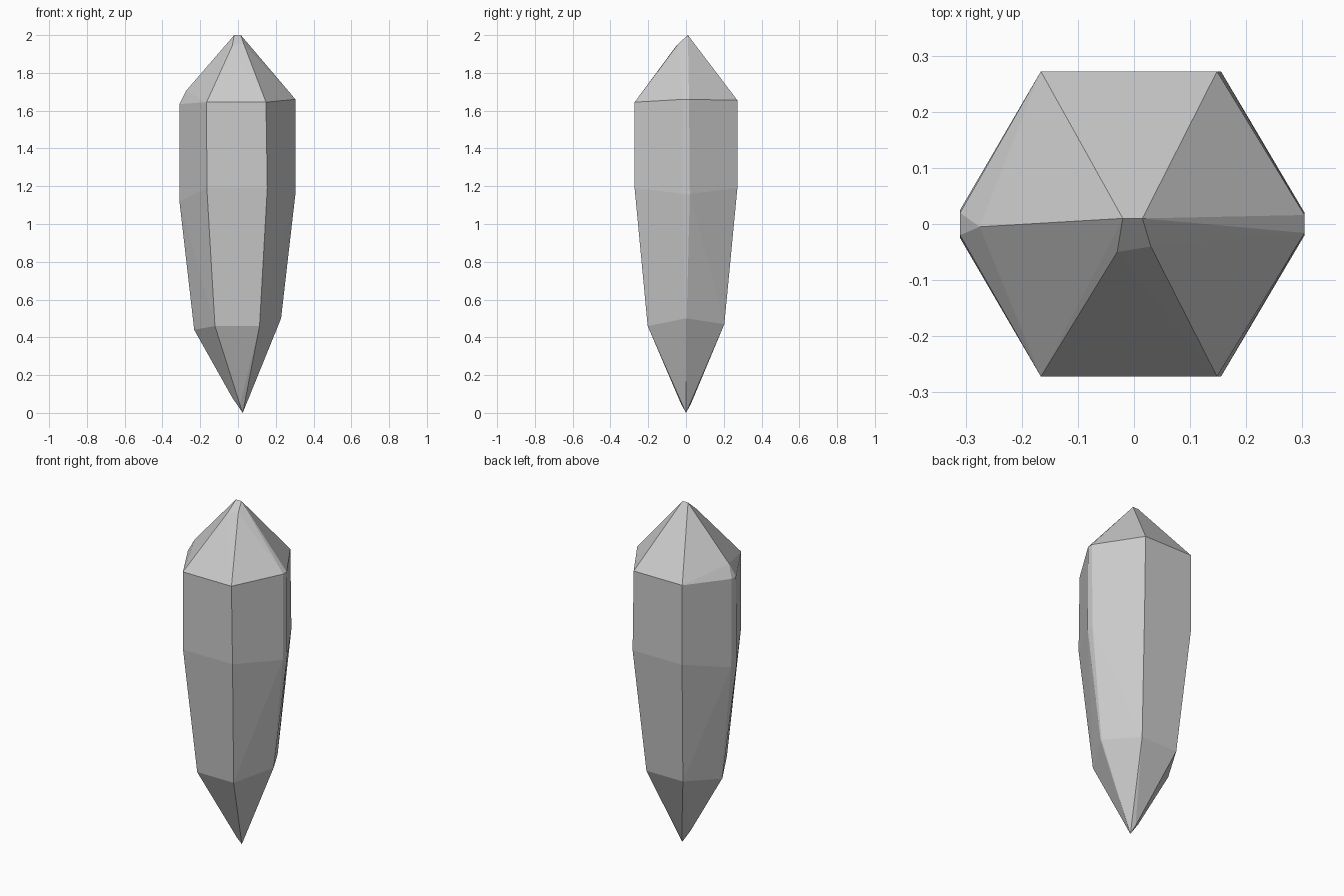
import bpy, bmesh, math

if "Cube" in bpy.data.objects:
    bpy.data.objects.remove(bpy.data.objects["Cube"])

# Six-sided rings, listed bottom to top: (x, y, z) corners, slightly irregular
def ring(left, right, front_l, front_r, depth, z_left, z_right, z_front, z_back, flat):
    pts = []
    for s in (-1, 1):
        z = z_front if s < 0 else z_back
        pts += [(front_l, s * depth, z), (front_r, s * depth, z)]
        pts += [(left, s * flat, z_left), (right, s * flat * 0.8, z_right)]
    return pts

points = []
# lower tip
points += [(0.025, 0, 0), (-0.03, 0, 0.08), (0.01, -0.025, 0.045), (0.01, 0.025, 0.045)]
# lower shoulder, waist, upper shoulder
points += ring(-0.232, 0.228, -0.122, 0.114, 0.203, 0.44, 0.50, 0.46, 0.47, 0.005)
points += ring(-0.31, 0.304, -0.165, 0.155, 0.272, 1.12, 1.16, 1.19, 1.19, 0.025)
points += ring(-0.31, 0.304, -0.166, 0.148, 0.272, 1.635, 1.66, 1.645, 1.655, 0.02)
# chipped left corner
points += [(-0.275, -0.005, 1.705)]
# upper tip
points += [(-0.02, 0.01, 2.0), (0.015, 0.01, 2.0), (-0.03, -0.05, 1.945), (0.03, -0.04, 1.955)]

# Crystal: convex hull of the rings, with flat facets merged
bm = bmesh.new()
for p in points:
    bm.verts.new(p)
hull = bmesh.ops.convex_hull(bm, input=bm.verts[:])
loose = [v for v in bm.verts if not v.link_faces]
bmesh.ops.delete(bm, geom=loose, context='VERTS')
bmesh.ops.dissolve_limit(bm, angle_limit=math.radians(1), verts=bm.verts[:], edges=bm.edges[:])
bmesh.ops.recalc_face_normals(bm, faces=bm.faces[:])
mesh = bpy.data.meshes.new("crystal")
bm.to_mesh(mesh)
bm.free()
crystal = bpy.data.objects.new("crystal", mesh)
bpy.context.collection.objects.link(crystal)
